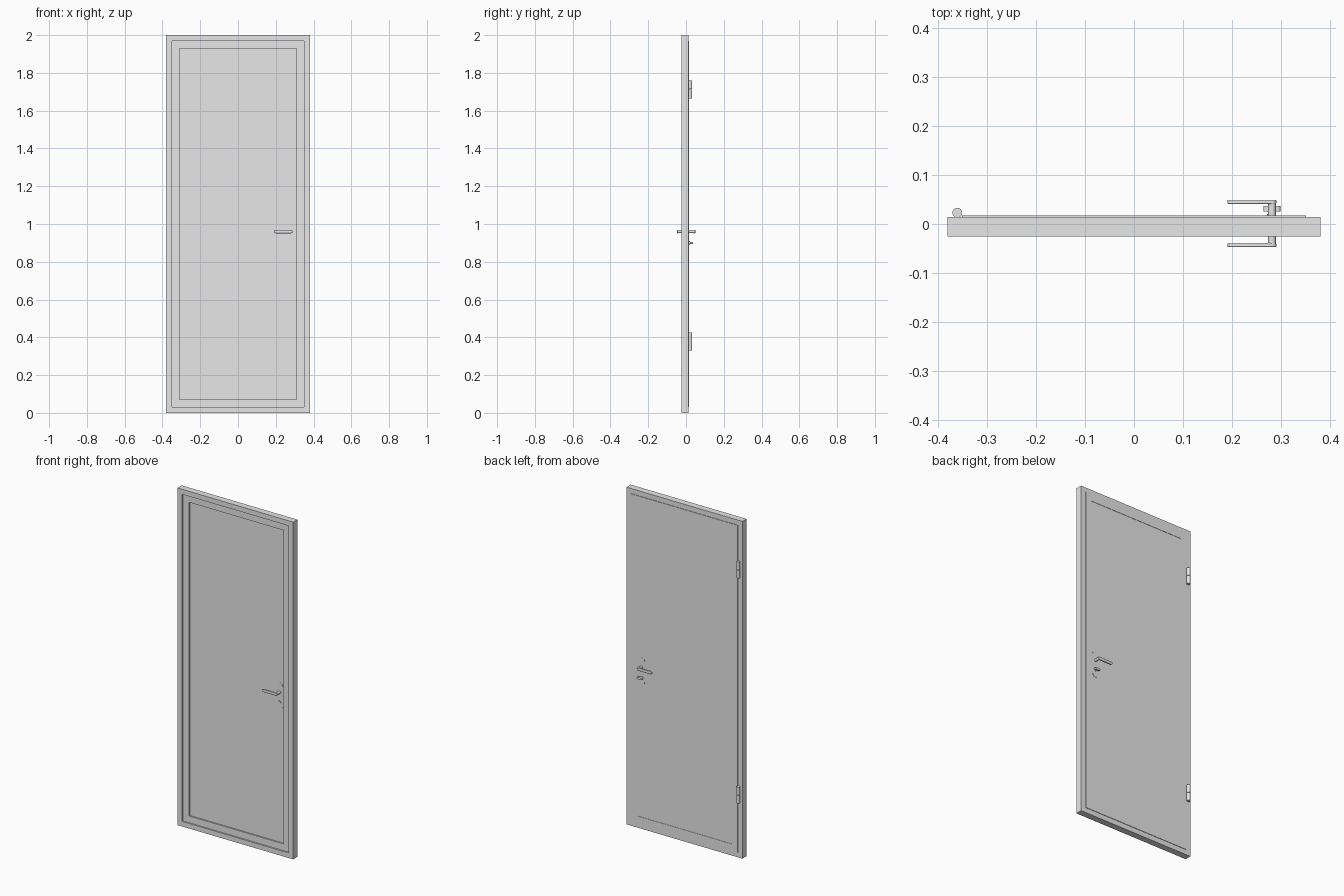
import bpy
import bmesh
import math
from mathutils import Vector

cube = bpy.data.objects.get("Cube")
if cube:
    bpy.data.objects.remove(cube, do_unlink=True)

grey = bpy.data.materials.new("light_grey")
grey.use_nodes = True
grey.diffuse_color = (0.8, 0.8, 0.8, 1)
grey.node_tree.nodes["Principled BSDF"].inputs["Base Color"].default_value = (0.8, 0.8, 0.8, 1)


def finish(name, bm, smooth=False):
    bmesh.ops.recalc_face_normals(bm, faces=bm.faces)
    mesh = bpy.data.meshes.new(name)
    bm.to_mesh(mesh)
    bm.free()
    mesh.materials.append(grey)
    obj = bpy.data.objects.new(name, mesh)
    bpy.context.collection.objects.link(obj)
    if smooth:
        bpy.ops.object.select_all(action="DESELECT")
        obj.select_set(True)
        bpy.context.view_layer.objects.active = obj
        bpy.ops.object.shade_smooth_by_angle(angle=math.radians(40))
    return obj


def box_mesh(low, high):
    bm = bmesh.new()
    bmesh.ops.create_cube(bm, size=1)
    low, high = Vector(low), Vector(high)
    for v in bm.verts:
        v.co = (low + high) / 2 + v.co * (high - low)
    return bm


def prism(name, outline, base, direction, smooth=True):
    """Extrude a flat outline of points along a direction."""
    bm = bmesh.new()
    face = bm.faces.new([bm.verts.new(Vector(base) + p) for p in outline])
    out = bmesh.ops.extrude_face_region(bm, geom=[face], use_keep_orig=True)
    verts = [g for g in out["geom"] if isinstance(g, bmesh.types.BMVert)]
    bmesh.ops.translate(bm, verts=verts, vec=direction)
    return finish(name, bm, smooth)


def capsule(radius, half, upright=True, steps=8):
    """Stadium outline in the x-z plane; half = 0 gives a circle."""
    pts = []
    for side in (1, -1):
        for i in range(steps + 1):
            if half == 0 and i == steps:
                continue
            a = math.pi * i / steps + (0 if side > 0 else math.pi)
            p = Vector((radius * math.cos(a), 0, radius * math.sin(a) + side * half))
            pts.append(p if upright else Vector((p.z, 0, p.x)))
    return pts


def step(bm, face, border, depth):
    """Inset a face by a border, then push it out (or in) with square walls."""
    bmesh.ops.inset_region(bm, faces=[face], thickness=border, use_even_offset=True)
    normal = face.normal.copy()
    face = bmesh.ops.extrude_discrete_faces(bm, faces=[face])["faces"][0]
    bmesh.ops.translate(bm, verts=face.verts, vec=normal * depth)
    face.normal_update()
    return face


# Door slab: front is a stepped recess, back has a thin raised border
FRONT, BACK = -0.025, 0.014
bm = box_mesh((-0.38, FRONT, 0), (0.38, BACK, 2))
bm.normal_update()
front = min(bm.faces, key=lambda f: f.calc_center_median().y)
back = max(bm.faces, key=lambda f: f.calc_center_median().y)
for border in (0.03, 0.04):
    front = step(bm, front, border, -0.008)
back = step(bm, back, 0.03, 0.003)
step(bm, back, 0.04, -0.002)
finish("door_panel", bm)

# Hinge barrels in two halves with a fine joint
for place, bottom in (("lower", 0.33), ("upper", 1.665)):
    for part, lift in (("knuckle", 0), ("cap", 0.049)):
        ring = [Vector((p.x, p.z, 0)) for p in capsule(0.01, 0)]
        prism(f"{place}_hinge_{part}", ring, (-0.36, 0.023, bottom + lift), (0, 0, 0.047))

# Handle sets, one for each face
for place, sign, face_y, lever_y in (("front", -1, -0.009, 0.047), ("back", 1, 0.015, 0.049)):
    out = Vector((0, sign, 0))
    prism(f"{place}_lock_plate", capsule(0.022, 0.058), (0.28, face_y, 0.937), out * 0.002)
    prism(f"{place}_handle_neck", capsule(0.008, 0), (0.281, face_y, 0.96),
          out * (lever_y - 0.001 - abs(face_y) if sign > 0 else lever_y - 0.001 + face_y))
    lever = prism(f"{place}_lever", capsule(0.009, 0.041, upright=False),
                  (0.24, sign * (lever_y - 0.008), 0.96), out * 0.008)
    bevel = lever.modifiers.new("soft_edges", "BEVEL")
    bevel.width = 0.002
    bevel.segments = 2
    prism(f"{place}_lock_cylinder", capsule(0.009, 0), (0.28, face_y, 0.9), out * 0.005)

# Thumb turn on the back
prism("thumb_turn_stem", capsule(0.005, 0), (0.281, 0.015, 0.9), (0, 0.012, 0))
prism("thumb_turn", capsule(0.006, 0.0115, upright=False), (0.281, 0.025, 0.9), (0, 0.012, 0))
